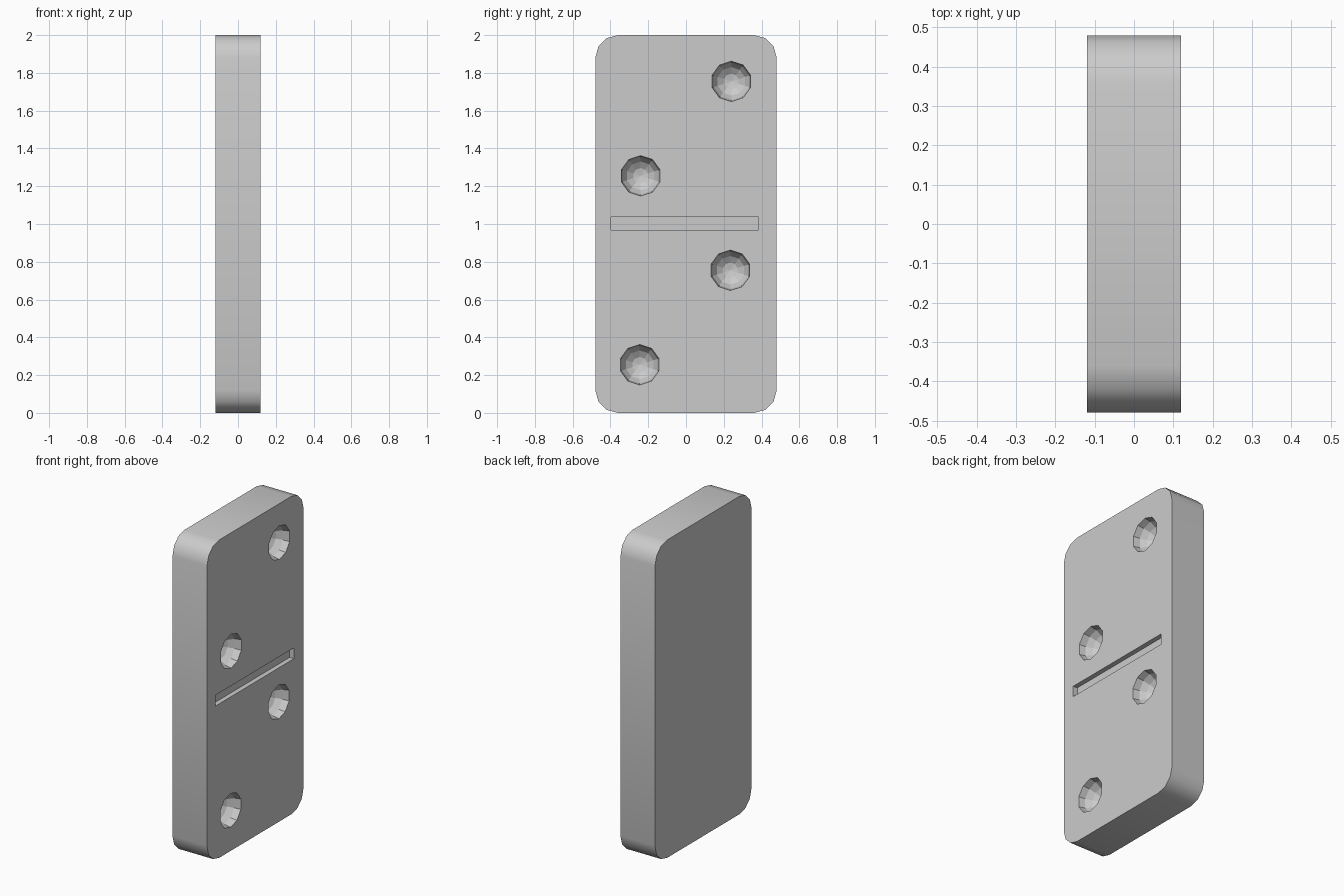
import bpy, bmesh
from math import sin, cos, pi
from mathutils import Matrix

if "Cube" in bpy.data.objects:
    bpy.data.objects.remove(bpy.data.objects["Cube"])

T, W, H, R, SEG = 0.12, 0.48, 2.0, 0.12, 3


def make_object(name, bm):
    bmesh.ops.recalc_face_normals(bm, faces=bm.faces)
    mesh = bpy.data.meshes.new(name)
    bm.to_mesh(mesh)
    bm.free()
    ob = bpy.data.objects.new(name, mesh)
    bpy.context.collection.objects.link(ob)
    return ob


def cut(target, cutter):
    mod = target.modifiers.new(cutter.name, 'BOOLEAN')
    mod.operation = 'DIFFERENCE'
    mod.solver = 'EXACT'
    mod.object = cutter
    bpy.context.view_layer.objects.active = target
    bpy.ops.object.modifier_apply(modifier=mod.name)
    bpy.data.objects.remove(cutter, do_unlink=True)


# Tile body: rounded rectangle extruded through its thickness
bm = bmesh.new()
ring = []
corners = [(W - R, H - R), (R - W, H - R), (R - W, R), (W - R, R)]
for i, (cy, cz) in enumerate(corners):
    for k in range(SEG + 1):
        a = pi / 2 * (i + k / SEG)
        ring.append(bm.verts.new((-T, cy + R * cos(a), cz + R * sin(a))))
face = bm.faces.new(ring)
ext = bmesh.ops.extrude_face_region(bm, geom=[face])
bmesh.ops.translate(bm, vec=(2 * T, 0, 0),
                    verts=[v for v in ext['geom'] if isinstance(v, bmesh.types.BMVert)])
tile = make_object("domino_tile", bm)

# Round pips: faceted spheres with their poles facing out of the tile
for y, z in [(0.24, 1.755), (-0.24, 1.255), (0.235, 0.755), (-0.245, 0.255)]:
    bm = bmesh.new()
    pose = Matrix.Translation((T, y, z)) @ Matrix.Rotation(pi / 2, 4, 'Y') @ Matrix.Rotation(pi / 2, 4, 'Z')
    bmesh.ops.create_uvsphere(bm, u_segments=10, v_segments=8, radius=0.107, matrix=pose)
    cut(tile, make_object("pip_cutter", bm))

# Dividing groove across the middle
bm = bmesh.new()
bmesh.ops.create_cube(bm, size=1, matrix=Matrix.Translation((T, -0.006, 1.003))
                      @ Matrix.Diagonal((0.06, 0.78, 0.068, 1)))
cut(tile, make_object("groove_cutter", bm))

# Flat-faced pips, softly rounded tile edge
for p in tile.data.polygons:
    p.use_smooth = abs(p.normal.x) < 0.01 and p.area > 0.012
